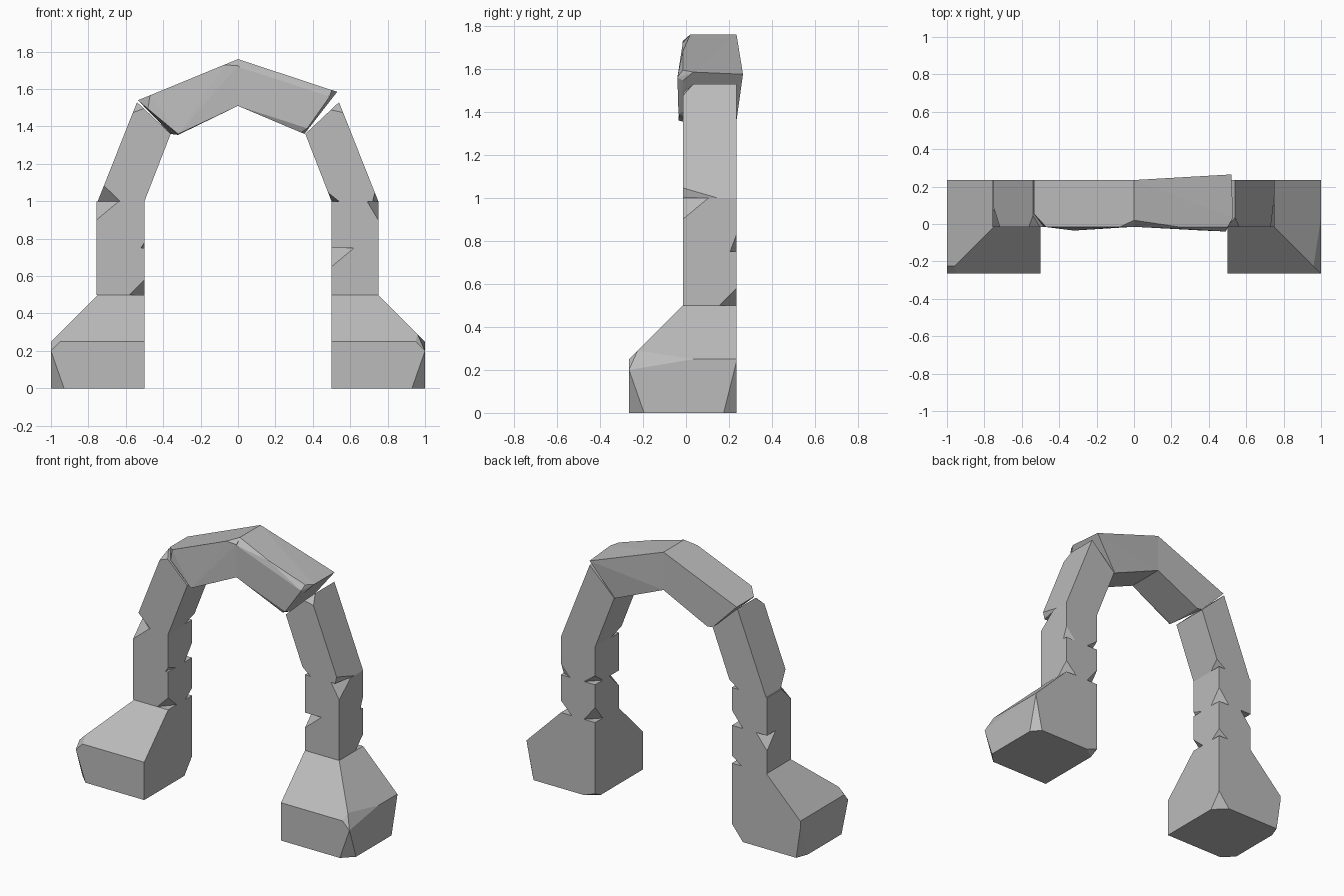
import bpy, bmesh, math
from mathutils import Vector

if "Cube" in bpy.data.objects:
    bpy.data.objects.remove(bpy.data.objects["Cube"])

stone_grey = bpy.data.materials.new("stone_grey")
stone_grey.use_nodes = True
GREY = (0.5, 0.5, 0.5, 1)
stone_grey.diffuse_color = GREY
bsdf = stone_grey.node_tree.nodes["Principled BSDF"]
bsdf.inputs["Base Color"].default_value = GREY
bsdf.inputs["Roughness"].default_value = 0.9

FRONT, BACK, FOOT_FRONT = -0.015, 0.235, -0.265
CORNERS = ("inner_bottom", "outer_bottom", "outer_top", "inner_top")


def stone(name, side, profile, chips=None, front=FRONT, back=BACK, extra=(), skip=()):
    """Convex stone from a four-point x-z profile; chips cut corners by (across, up, deep)."""
    chips = chips or {}
    pts = [Vector(p) for p in extra]
    for i, (x, z) in enumerate(profile):
        for face, y, far in (("front", front, back), ("back", back, front)):
            key = CORNERS[i] + "_" + face
            corner = Vector((x, y, z))
            if key in skip:
                continue
            if key not in chips:
                pts.append(corner)
                continue
            across = Vector((profile[i ^ 1][0], y, profile[i ^ 1][1]))
            up = Vector((profile[3 - i][0], y, profile[3 - i][1]))
            deep = Vector((x, far, z))
            for target, dist in zip((across, up, deep), chips[key]):
                pts.append(corner + (target - corner).normalized() * dist)
    bm = bmesh.new()
    for p in pts:
        bm.verts.new((p.x * side, p.y, p.z))
    hull = bmesh.ops.convex_hull(bm, input=bm.verts)
    loose = set(hull["geom_interior"]) | set(hull["geom_unused"])
    bmesh.ops.delete(bm, geom=[v for v in loose if isinstance(v, bmesh.types.BMVert)], context="VERTS")
    bmesh.ops.dissolve_limit(bm, angle_limit=math.radians(1), verts=bm.verts, edges=bm.edges)
    bmesh.ops.recalc_face_normals(bm, faces=bm.faces)
    mesh = bpy.data.meshes.new(name)
    bm.to_mesh(mesh)
    bm.free()
    mesh.materials.append(stone_grey)
    obj = bpy.data.objects.new(name, mesh)
    bpy.context.collection.objects.link(obj)


def box(bottom, top, outer=0.75):
    return [(0.5, bottom), (outer, bottom), (outer, top), (0.5, top)]


# Flared feet: a square block tapering to the column on the outer and front sides
neck = [(x, y, 0.5) for x in (0.5, 0.75) for y in (FRONT, BACK)]
slope_chip = (0.96, -0.225, 0.29)
stone("left_foot", 1, box(0, 0.25, 1), {
    "outer_bottom_front": (0.07, 0.2, 0.07),
    "outer_top_front": (0.05, 0.05, 0.3),
    "outer_bottom_back": (0.05, 0.24, 0.06),
    "inner_bottom_back": (0.08, 0.03, 0.06),
}, front=FOOT_FRONT, extra=neck + [slope_chip])
stone("right_foot", -1, box(0, 0.25, 1), {
    "outer_bottom_front": (0.07, 0.2, 0.07),
    "outer_top_front": (0.05, 0.05, 0.04),
    "outer_bottom_back": (0.03, 0.2, 0.08),
    "inner_bottom_back": (0.08, 0.1, 0.08),
}, front=FOOT_FRONT, extra=neck + [slope_chip])

# Column stones with knocked-off corners at the joints
stone("left_column_lower", 1, box(0.5, 0.75), {
    "inner_top_front": (0.12, 0.1, 0.1),
    "outer_bottom_back": (0.08, 0.08, 0.08),
    "inner_bottom_back": (0.08, 0.1, 0.08),
})
stone("left_column_upper", 1, box(0.75, 1.0), {
    "outer_top_front": (0.06, 0.1, 0.12),
    "outer_bottom_back": (0.07, 0.08, 0.03),
    "inner_bottom_back": (0.08, 0.06, 0.08),
})
stone("right_column_lower", -1, box(0.5, 0.75, 0.757), {
    "inner_bottom_front": (0.08, 0.08, 0.09),
    "outer_top_back": (0.08, 0.1, 0.09),
    "inner_bottom_back": (0.07, 0.05, 0.07),
})
stone("right_column_upper", -1, box(0.75, 1.0, 0.757), {
    "outer_top_front": (0.12, 0.1, 0.1),
    "inner_bottom_front": (0.02, 0.03, 0.08),
    "inner_bottom_back": (0.08, 0.1, 0.08),
})

# Leaning stones that start the arch
lean = [(0.5, 1.0), (0.75, 1.0), (0.54, 1.53), (0.36, 1.36)]
stone("left_lean", 1, lean, {
    "inner_bottom_front": (0.04, 0.05, 0.08),
    "outer_bottom_front": (0.03, 0.05, 0.16),
    "outer_top_front": (0.06, 0.06, 0.05),
})
stone("right_lean", -1, lean, {
    "outer_bottom_front": (0.12, 0.09, 0.1),
    "outer_top_front": (0.05, 0.06, 0.06),
    "inner_bottom_back": (0.05, 0.05, 0.08),
})

# Crown stones meeting at the peak
stone("left_crown", 1, [(0, 1.51), (0.355, 1.36), (0.53, 1.585), (0, 1.76)], {
    "inner_top_front": (0.25, 0.04, 0.035),
    "outer_top_front": (0.03, 0.05, 0.05),
    "outer_bottom_front": (0.02, 0.05, 0.05),
}, front=FRONT, skip=("outer_top_back",),
    extra=[(0.52, 0.265, 1.575), (0.49, -0.04, 1.56), (0.37, -0.035, 1.39)])
stone("right_crown", -1, [(0, 1.51), (0.32, 1.355), (0.535, 1.54), (0, 1.76)], {
    "inner_top_front": (0.08, 0.035, 0.035),
    "outer_top_front": (0.07, 0.07, 0.07),
}, extra=[(0.32, -0.035, 1.36), (0.36, BACK, 1.36)])
